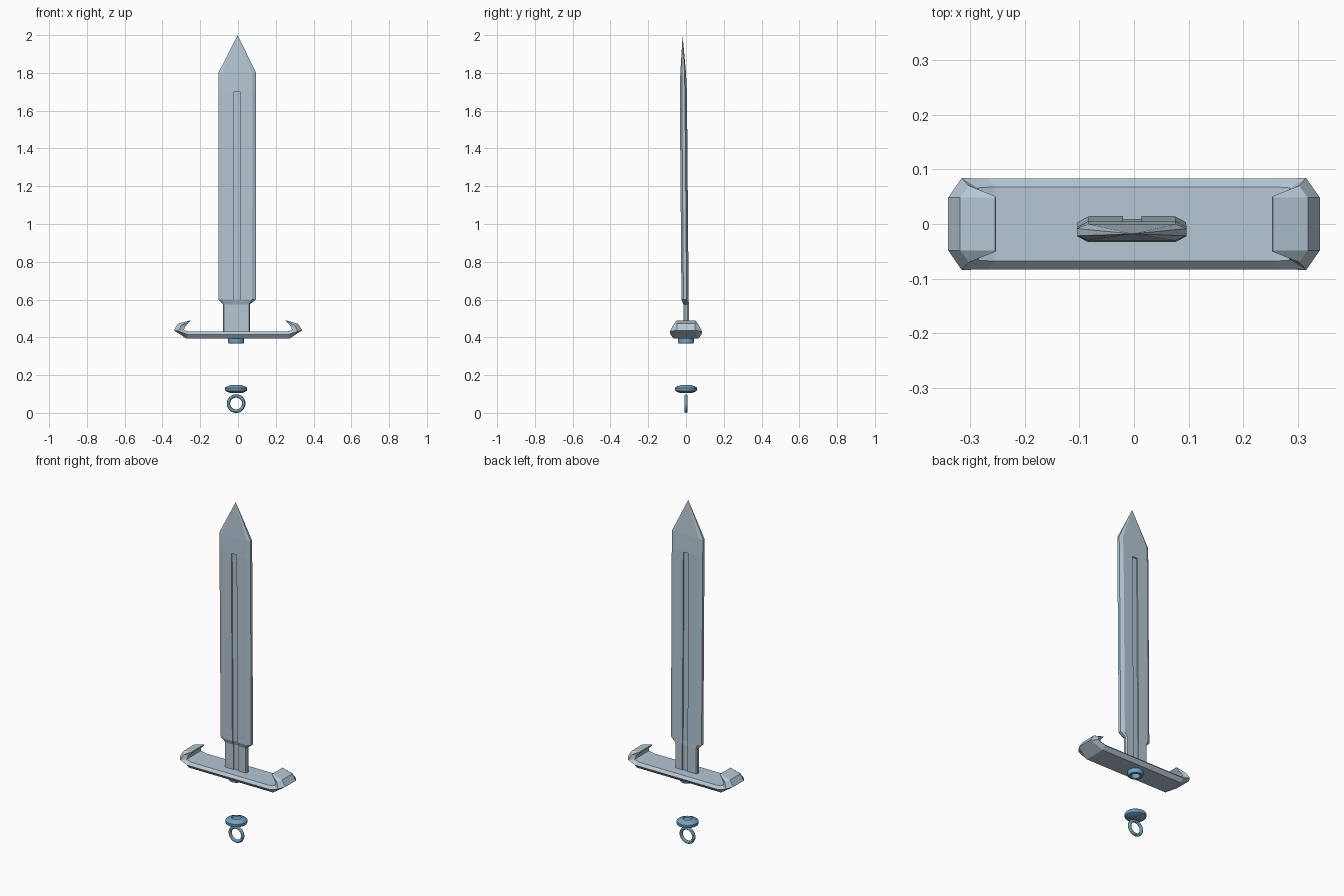
import bpy, bmesh, math

if "Cube" in bpy.data.objects:
    bpy.data.objects.remove(bpy.data.objects["Cube"])


def material(name, rgb):
    m = bpy.data.materials.new(name)
    m.diffuse_color = (*rgb, 1)
    m.use_nodes = True
    m.node_tree.nodes["Principled BSDF"].inputs["Base Color"].default_value = m.diffuse_color
    return m


STEEL = material("pale steel", (0.46, 0.57, 0.66))
BLUE = material("blue metal", (0.18, 0.36, 0.53))


def finish(bm, name, mat, smooth=False):
    bmesh.ops.remove_doubles(bm, verts=bm.verts, dist=1e-5)
    bmesh.ops.recalc_face_normals(bm, faces=bm.faces)
    me = bpy.data.meshes.new(name)
    bm.to_mesh(me)
    bm.free()
    me.materials.append(mat)
    ob = bpy.data.objects.new(name, me)
    bpy.context.collection.objects.link(ob)
    if smooth:
        bpy.context.view_layer.objects.active = ob
        ob.select_set(True)
        bpy.ops.object.shade_smooth_by_angle(angle=math.radians(30))
        ob.select_set(False)
    return ob


def loft(rings, name, mat, smooth=False, loop=False):
    """Skin closed rings of equal length; cap the ends unless looped."""
    bm = bmesh.new()
    rows = [[bm.verts.new(p) for p in r] for r in rings]
    n = len(rows[0])
    pairs = list(zip(rows, rows[1:])) + ([(rows[-1], rows[0])] if loop else [])
    for a, b in pairs:
        for i in range(n):
            j = (i + 1) % n
            bm.faces.new((a[i], a[j], b[j], b[i]))
    if not loop:
        bm.faces.new(rows[0][::-1])
        bm.faces.new(rows[-1])
    return finish(bm, name, mat, smooth)


def lathe(profile, name, mat, segs=32):
    """Revolve a closed (radius, z) profile about the handle axis."""
    rings = []
    for k in range(segs):
        a = 2 * math.pi * k / segs
        rings.append([(CX + r * math.cos(a), r * math.sin(a), z) for r, z in profile])
    return loft(rings, name, mat, smooth=True, loop=True)


CX = -0.01


# Blade: bevelled slab with a fuller on both sides, leaning slightly forward
def blade_ring(z, x0, x1, yf, yb, groove, bevel):
    d, e = groove, (yb - yf) * 0.28
    g0, g1 = -0.02, 0.014
    pts = [(x0, yf + e), (x0 + bevel, yf), (g0, yf), (g0, yf + d), (g1, yf + d), (g1, yf),
           (x1 - bevel, yf), (x1, yf + e), (x1, yb - e), (x1 - bevel, yb),
           (g1, yb), (g1, yb - d), (g0, yb - d), (g0, yb), (x0 + bevel, yb), (x0, yb - e)]
    return [(x, y, z) for x, y in pts]


rings = [
    blade_ring(0.42, -0.08, 0.063, -0.014, 0.015, 0.006, 0.006),
    blade_ring(0.575, -0.08, 0.063, -0.014, 0.015, 0.006, 0.006),
    blade_ring(0.60, -0.103, 0.095, -0.024, 0.014, 0.008, 0.02),
    blade_ring(1.70, -0.104, 0.096, -0.033, 0.005, 0.008, 0.02),
    blade_ring(1.70, -0.104, 0.096, -0.033, 0.005, 0.0, 0.02),
    blade_ring(1.80, -0.104, 0.096, -0.030, 0.000, 0.0, 0.02),
    [(-0.002, -0.018, 2.0)] * 16,
]
loft(rings, "blade", STEEL)


# Crossguard: bevelled bar whose ends curl up and inwards
# each station: (x, z, half width) for the inner, middle and outer lines
stations = [
    ((0.255, 0.430, 0.068), (0.268, 0.415, 0.083), (0.272, 0.393, 0.065)),
    ((0.286, 0.438, 0.066), (0.315, 0.432, 0.084), (0.340, 0.437, 0.048)),
    ((0.281, 0.456, 0.058), (0.302, 0.462, 0.070), (0.318, 0.472, 0.048)),
    ((0.252, 0.488, 0.048), (0.252, 0.489, 0.050), (0.254, 0.490, 0.048)),
]


def guard_ring(station, side):
    right = [(side * x, w, z) for x, z, w in station]
    left = [(side * x, -w, z) for x, z, w in reversed(station)]
    return right + left


loft([guard_ring(s, -1) for s in reversed(stations)] + [guard_ring(s, 1) for s in stations],
     "crossguard", STEEL)

# Collar below the guard, with an open socket
lathe([(0.024, 0.367), (0.038, 0.367), (0.042, 0.373), (0.042, 0.396), (0.024, 0.396)],
      "collar", BLUE)

# Pommel disc with a dimple on top
lathe([(0.0, 0.106), (0.034, 0.106), (0.056, 0.116), (0.058, 0.120), (0.058, 0.133),
       (0.054, 0.137), (0.026, 0.148), (0.022, 0.142), (0.0, 0.142)], "pommel", BLUE)

# Hanging ring
R, T = 0.0405, 0.009
ring = []
for k in range(32):
    a = 2 * math.pi * k / 32
    section = []
    for j in range(12):
        b = 2 * math.pi * j / 12
        r = R + T * math.cos(b)
        section.append((CX + r * math.cos(a), T * math.sin(b), R + T + r * math.sin(a)))
    ring.append(section)
loft(ring, "pommel_ring", BLUE, smooth=True, loop=True)
